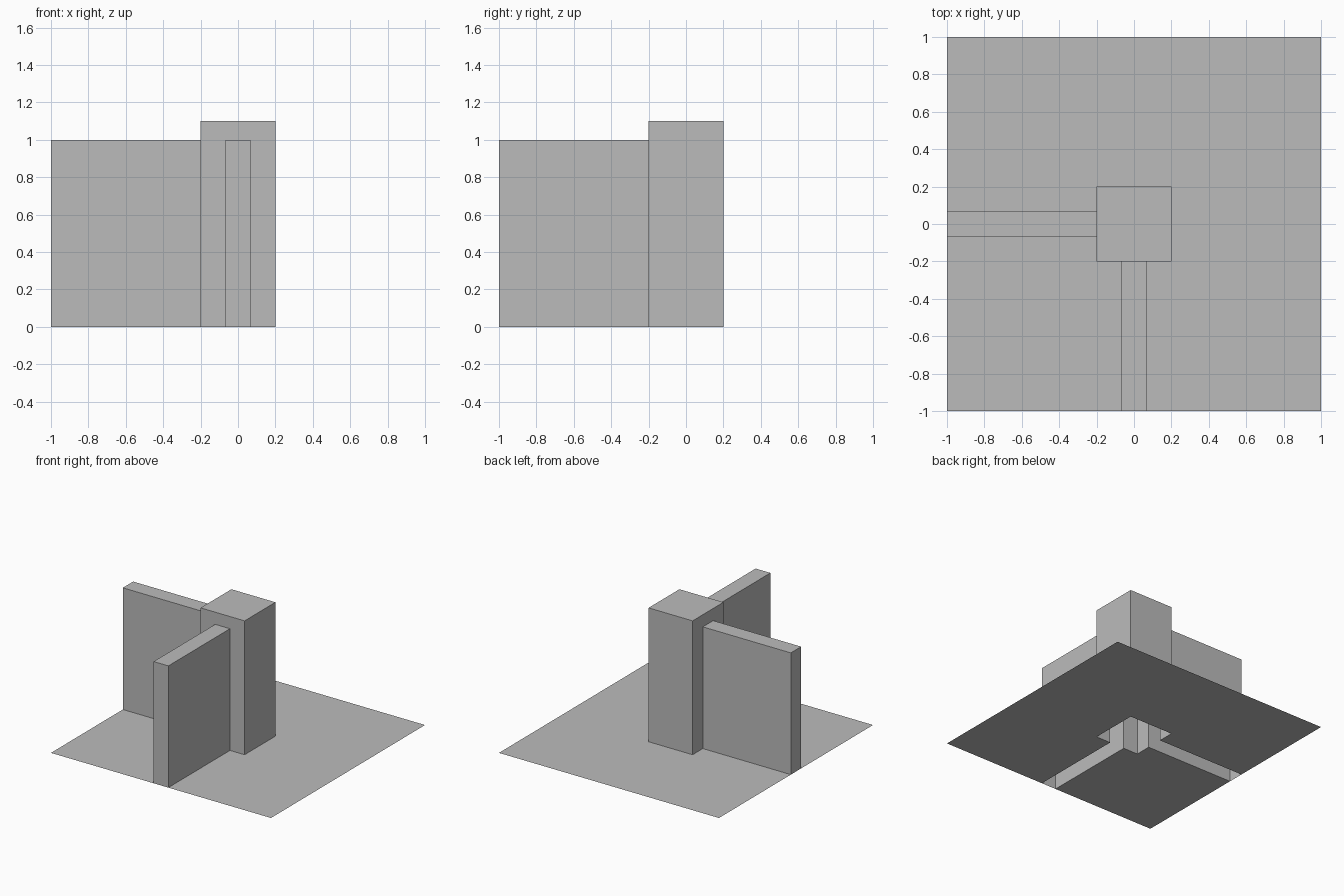
import bpy, bmesh

if "Cube" in bpy.data.objects:
    bpy.data.objects.remove(bpy.data.objects["Cube"])

# One flat grey for everything
grey = bpy.data.materials.new("plain grey")
grey.diffuse_color = (0.5, 0.5, 0.5, 1)
grey.use_nodes = True
grey.node_tree.nodes["Principled BSDF"].inputs["Base Color"].default_value = grey.diffuse_color

T = 0.067  # half wall thickness
P = 0.2    # half pillar width
LINES = [-1, -P, -T, T, P, 1]
N = len(LINES) - 1
HEIGHT = {"floor": 0.0, "left_wall": 1.0, "front_wall": 1.0, "pillar": 1.1}


def part_at(i, j):
    """Which part covers a plan cell."""
    if 1 <= i <= 3 and 1 <= j <= 3:
        return "pillar"
    if i == 0 and j == 2:
        return "left_wall"
    if i == 2 and j == 0:
        return "front_wall"
    return "floor"


def height_at(i, j):
    inside = 0 <= i < N and 0 <= j < N
    return HEIGHT[part_at(i, j)] if inside else 0.0


def build(name):
    """Hollow shell: cell tops, plus sides where the neighbour is lower."""
    bm = bmesh.new()

    def face(*points):
        bm.faces.new([bm.verts.new(p) for p in points])

    for i in range(N):
        for j in range(N):
            if part_at(i, j) != name:
                continue
            h = HEIGHT[name]
            x0, x1, y0, y1 = LINES[i], LINES[i + 1], LINES[j], LINES[j + 1]
            ring = [(x0, y0), (x1, y0), (x1, y1), (x0, y1)]
            face(*[(x, y, h) for x, y in ring])
            for k, (di, dj) in enumerate([(0, -1), (1, 0), (0, 1), (-1, 0)]):
                low = height_at(i + di, j + dj)
                if low < h:
                    a, b = ring[k], ring[(k + 1) % 4]
                    face((*a, low), (*b, low), (*b, h), (*a, h))
    bmesh.ops.remove_doubles(bm, verts=bm.verts, dist=1e-4)
    # Merge flat neighbouring cells
    bmesh.ops.dissolve_limit(bm, angle_limit=0.01, verts=bm.verts, edges=bm.edges)
    mesh = bpy.data.meshes.new(name)
    bm.to_mesh(mesh)
    bm.free()
    mesh.materials.append(grey)
    bpy.context.collection.objects.link(bpy.data.objects.new(name, mesh))


for part in HEIGHT:
    build(part)
